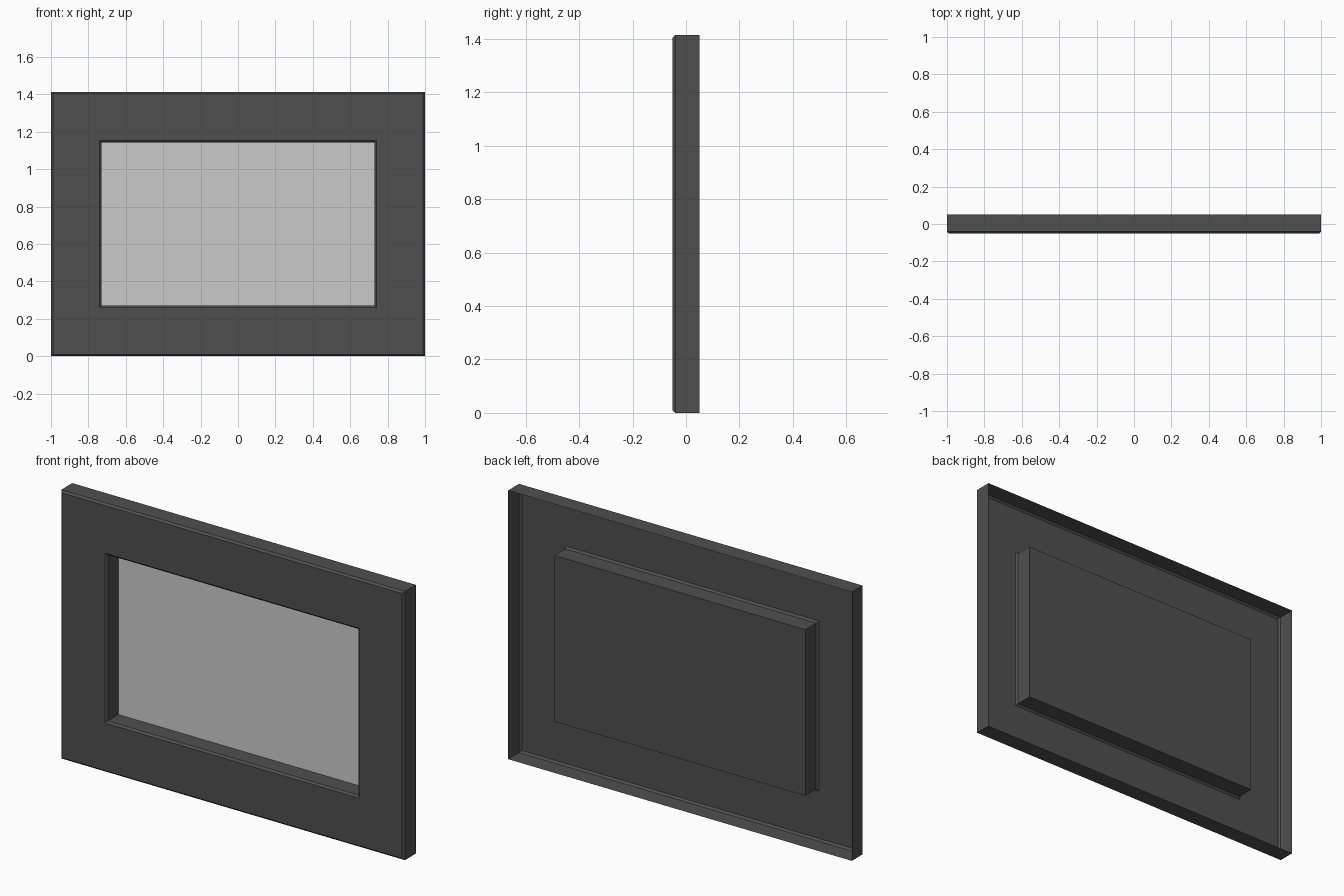
import bpy

if "Cube" in bpy.data.objects:
    bpy.data.objects.remove(bpy.data.objects["Cube"])

W, H, D = 1.0, 1.414, 0.05      # half width, height, half depth
CZ = H / 2


def material(name, value):
    m = bpy.data.materials.new(name)
    m.diffuse_color = (value, value, value, 1)
    m.use_nodes = True
    m.node_tree.nodes["Principled BSDF"].inputs["Base Color"].default_value = m.diffuse_color
    return m


dark = material("dark grey", 0.078)
light = material("light grey", 0.60)


def add_mesh(name, verts, faces, mat):
    me = bpy.data.meshes.new(name)
    me.from_pydata(verts, [], faces)
    me.materials.append(mat)
    ob = bpy.data.objects.new(name, me)
    bpy.context.collection.objects.link(ob)
    return ob


def ring(inset, y):
    x, z = W - inset, CZ - inset
    return [(-x, y, CZ - z), (x, y, CZ - z), (x, y, CZ + z), (-x, y, CZ + z)]


# Frame: open-backed shell swept around the picture, chamfered at the front
profile = [(0, D), (0, -D + 0.01), (0.01, -D),
           (0.26, -D), (0.27, -D + 0.01), (0.27, D)]
verts = [v for p in profile for v in ring(*p)]
faces = []
for k in range(len(profile) - 1):
    for i in range(4):
        j = (i + 1) % 4
        a, b = 4 * k, 4 * k + 4
        faces.append((a + i, a + j, b + j, b + i))
add_mesh("frame", verts, faces, dark)

# Backing board and the picture just in front of it
add_mesh("backing_board", ring(0.27, D), [(3, 2, 1, 0)], dark)
add_mesh("picture", ring(0.27, D - 0.002), [(0, 1, 2, 3)], light)
